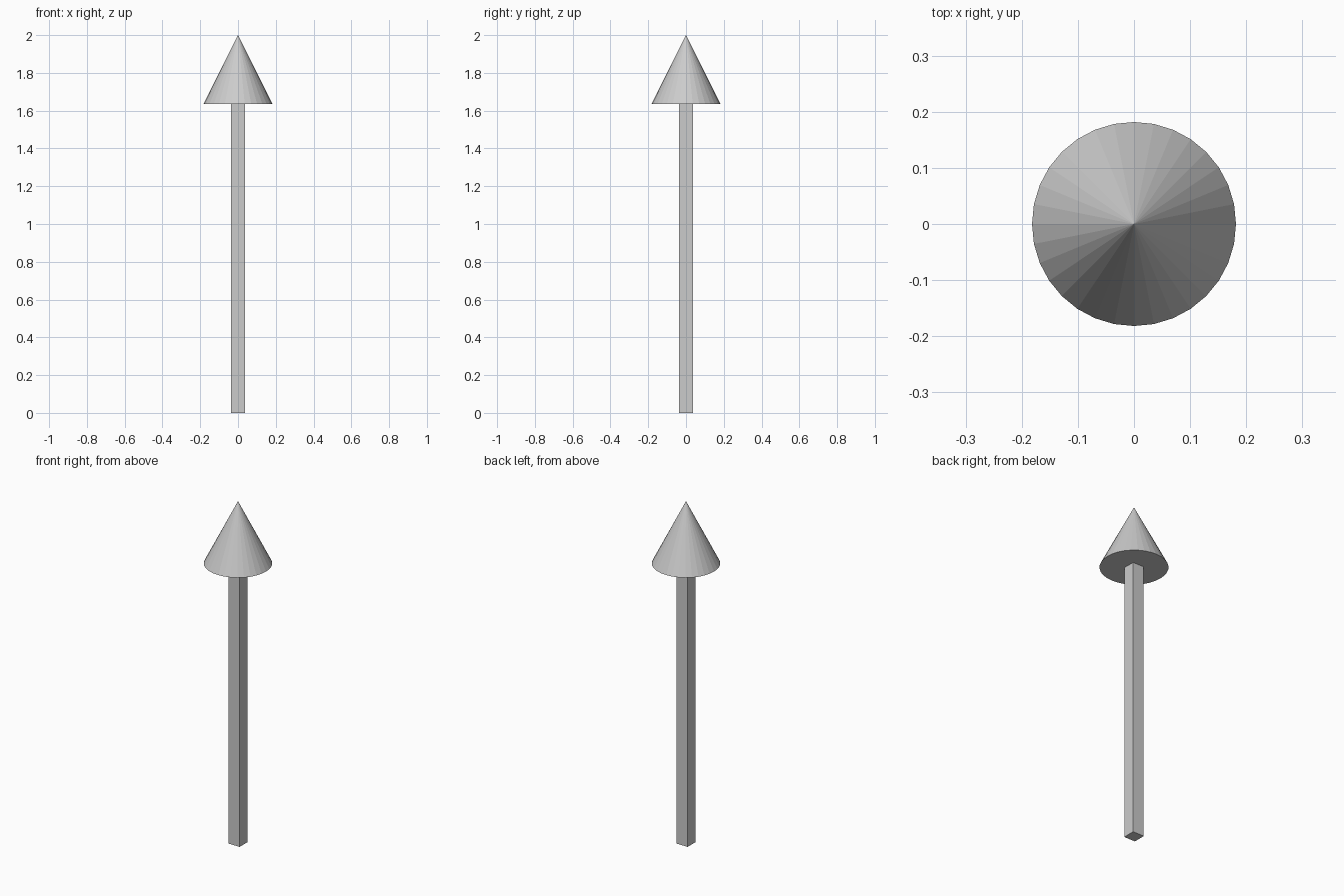
import bpy

if "Cube" in bpy.data.objects:
    bpy.data.objects.remove(bpy.data.objects["Cube"])

SHAFT_WIDTH = 0.0727
SHAFT_HEIGHT = 1.6364
HEAD_RADIUS = 0.1818
HEAD_HEIGHT = 2.0 - SHAFT_HEIGHT

# Square shaft standing on the ground
bpy.ops.mesh.primitive_cube_add(size=1, location=(0, 0, SHAFT_HEIGHT / 2))
shaft = bpy.context.object
shaft.name = "arrow_shaft"
shaft.scale = (SHAFT_WIDTH, SHAFT_WIDTH, SHAFT_HEIGHT)
bpy.ops.object.transform_apply(location=False, rotation=False, scale=True)

# Flat-faced 32-sided cone head with a closed base
bpy.ops.mesh.primitive_cone_add(
    vertices=32, radius1=HEAD_RADIUS, radius2=0, depth=HEAD_HEIGHT,
    location=(0, 0, SHAFT_HEIGHT + HEAD_HEIGHT / 2))
bpy.context.object.name = "arrow_head"
